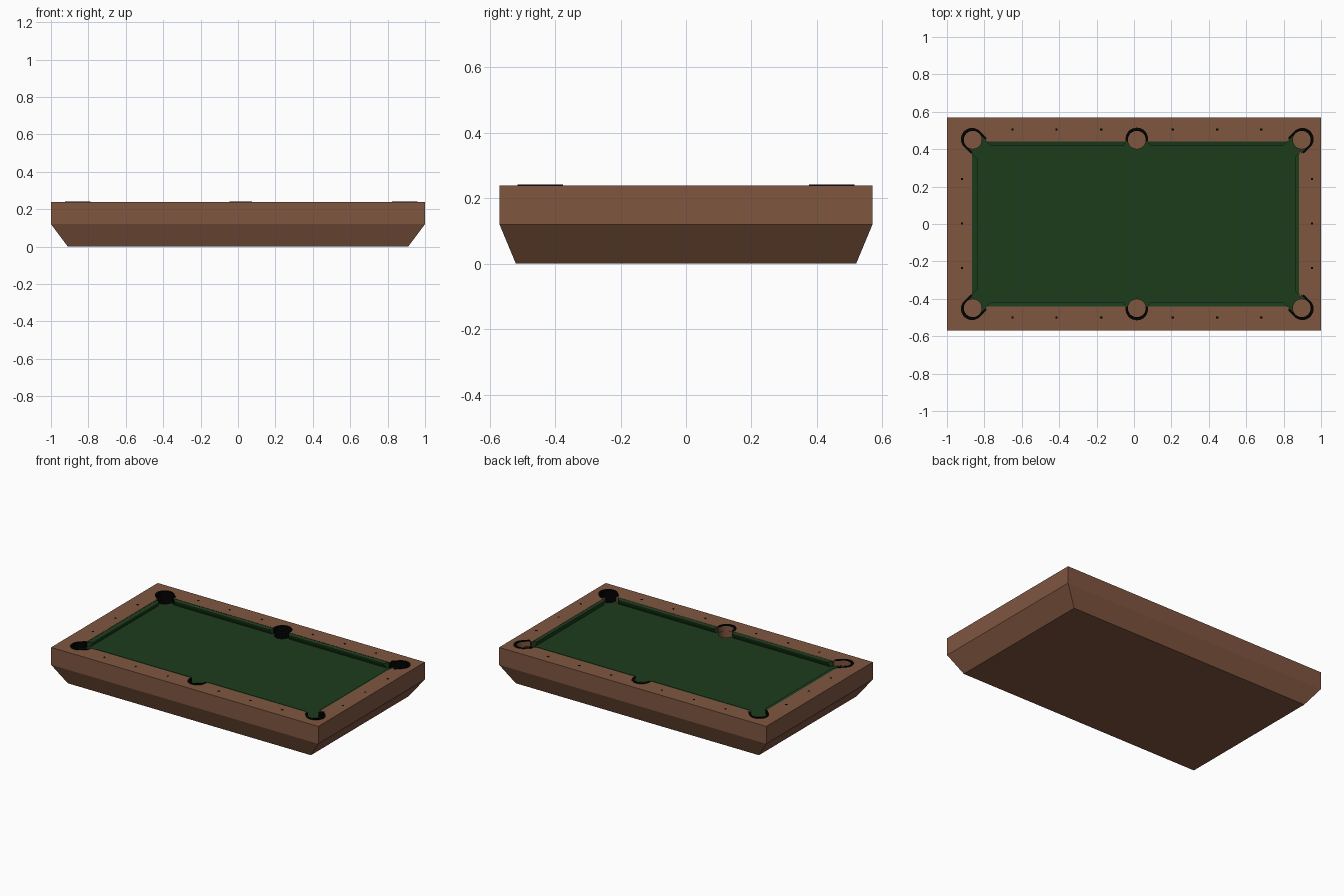
import bpy, bmesh, math
from mathutils import Vector

if "Cube" in bpy.data.objects:
    bpy.data.objects.remove(bpy.data.objects["Cube"])

TOP, CLOTH, FLOOR = 0.238, 0.2, 0.13
X0, X1, Y = -0.867, 0.881, 0.442          # edges of the playing field


def material(name, rgb):
    m = bpy.data.materials.new(name)
    m.diffuse_color = (*rgb, 1)
    m.use_nodes = True
    m.node_tree.nodes["Principled BSDF"].inputs["Base Color"].default_value = m.diffuse_color
    return m


wood = material("brown wood", (0.213, 0.093, 0.051))
green = material("green cloth", (0.0115, 0.046, 0.0115))
black = material("black", (0.0004, 0.0004, 0.0004))


def loft(name, rings, mats):
    """Closed solid through rings of 3D points."""
    bm = bmesh.new()
    loops = [[bm.verts.new(p) for p in r] for r in rings]
    n = len(loops[0])
    for a, b in zip(loops, loops[1:]):
        for i in range(n):
            j = (i + 1) % n
            bm.faces.new((a[i], a[j], b[j], b[i]))
    bm.faces.new(loops[0][::-1])
    bm.faces.new(loops[-1])
    bmesh.ops.recalc_face_normals(bm, faces=bm.faces)
    me = bpy.data.meshes.new(name)
    bm.to_mesh(me)
    bm.free()
    ob = bpy.data.objects.new(name, me)
    for m in mats:
        me.materials.append(m)
    bpy.context.collection.objects.link(ob)
    return ob


def prism(name, outline, z0, z1, mat):
    return loft(name, [[(p[0], p[1], z) for p in outline] for z in (z0, z1)], [mat])


def rect(x, y):
    return [(-x, -y), (x, -y), (x, y), (-x, y)]


def u_shape(c, out, r, arm, n=20):
    """Half circle facing 'out' with straight arms going back inward."""
    c, out = Vector(c), Vector(out).normalized()
    side = Vector((-out.y, out.x))
    pts = [c - side * r - out * arm]
    for i in range(n + 1):
        a = -math.pi / 2 + math.pi * i / n
        pts.append(c + out * r * math.cos(a) + side * r * math.sin(a))
    pts.append(c + side * r - out * arm)
    return pts


def cut(ob, cutter):
    cutter.hide_render = True
    mod = ob.modifiers.new("cut", 'BOOLEAN')
    mod.operation, mod.solver, mod.object = 'DIFFERENCE', 'EXACT', cutter
    bpy.context.view_layer.objects.active = ob
    bpy.ops.object.modifier_apply(modifier=mod.name)
    bpy.data.objects.remove(cutter)


# table body: tapered base under a straight apron
body = loft("table_body", [[(*p, z) for p in rect(x, y)] for x, y, z in
                           ((0.91, 0.52, 0), (1, 0.57, 0.12), (1, 0.57, TOP))],
            [wood, green, black])

# recessed playing field
cut(body, prism("field_cutter", [(X0, -Y), (X1, -Y), (X1, Y), (X0, Y)], CLOTH, 0.3, wood))

# pockets: (name, centre, outward direction, arm length)
pockets = []
for sy, row in ((1, "back"), (-1, "front")):
    pockets += [(row + "_left", (-0.862, sy * 0.45), (-1, sy), 0.05),
                (row + "_middle", (0.015, sy * 0.45), (0, sy), 0.012),
                (row + "_right", (0.897, sy * 0.45), (1, sy), 0.05)]

for name, c, out, arm in pockets:
    cut(body, prism("throat_cutter", u_shape(c, out, 0.05, arm), CLOTH, 0.3, wood))
    circle = [(c[0] + 0.048 * math.cos(i * math.tau / 32),
               c[1] + 0.048 * math.sin(i * math.tau / 32)) for i in range(32)]
    cut(body, prism("hole_cutter", circle, FLOOR, 0.3, wood))

    # black collar round the outer side of each pocket
    o = Vector(out).normalized()
    shift = Vector(c) + o * 0.005
    outer = u_shape(shift, out, 0.06, arm)
    inner = u_shape(c, out, 0.0485, arm - 0.005)
    prism(name + "_pocket_collar", outer + inner[::-1], TOP - 0.004, TOP + 0.003, black)

# cloth on the field, black lining on the pocket walls
for f in body.data.polygons:
    f.material_index = 0
    z, n, c = f.center.z, f.normal, f.center
    if n.z > 0.9 and abs(z - CLOTH) < 0.002:
        f.material_index = 1
    elif abs(n.z) < 0.1 and abs(c.x) < 0.98 and abs(c.y) < 0.55:
        if n.x - n.y > -0.3 or (c.x > 0.8 and c.y < 0):
            f.material_index = 2


def cushion(name, a, b, inward, depth, ma, mb):
    """Rail cushion from a to b with ends mitred by ma and mb."""
    a, b, inward = Vector(a), Vector(b), Vector(inward)
    d = (b - a).normalized()
    prof = [(-0.002, TOP - 0.001), (depth, 0.232), (depth, 0.226),
            (depth * 0.45, CLOTH), (-0.002, CLOTH)]
    rings = []
    for p, s in ((a, ma), (b, -mb)):
        rings.append([(*(p + inward * t + d * s * t), z) for t, z in prof])
    loft(name, rings, [green])


for sy, row in ((1, "back"), (-1, "front")):
    cushion(row + "_left_cushion", (-0.79, sy * Y), (-0.042, sy * Y), (0, -sy), 0.023, 1, 0.6)
    cushion(row + "_right_cushion", (0.072, sy * Y), (0.82, sy * Y), (0, -sy), 0.023, 0.6, 1)
cushion("left_end_cushion", (X0, -0.375), (X0, 0.375), (1, 0), 0.03, 0.8, 0.8)
cushion("right_end_cushion", (X1, -0.375), (X1, 0.375), (-1, 0), 0.018, 0.8, 0.8)

# small black sight markers set in the rails
spots = [(x, y) for x in (-0.65, -0.415, -0.175, 0.207, 0.445, 0.68) for y in (0.505, -0.5)]
spots += [(x, y) for x in (-0.92, 0.952) for y in (-0.235, 0.002, 0.24)]
for i, (x, y) in enumerate(spots):
    prism(f"rail_marker_{i + 1}", [(x + p, y + q) for p, q in rect(0.006, 0.006)],
          TOP - 0.002, TOP + 0.001, black)
